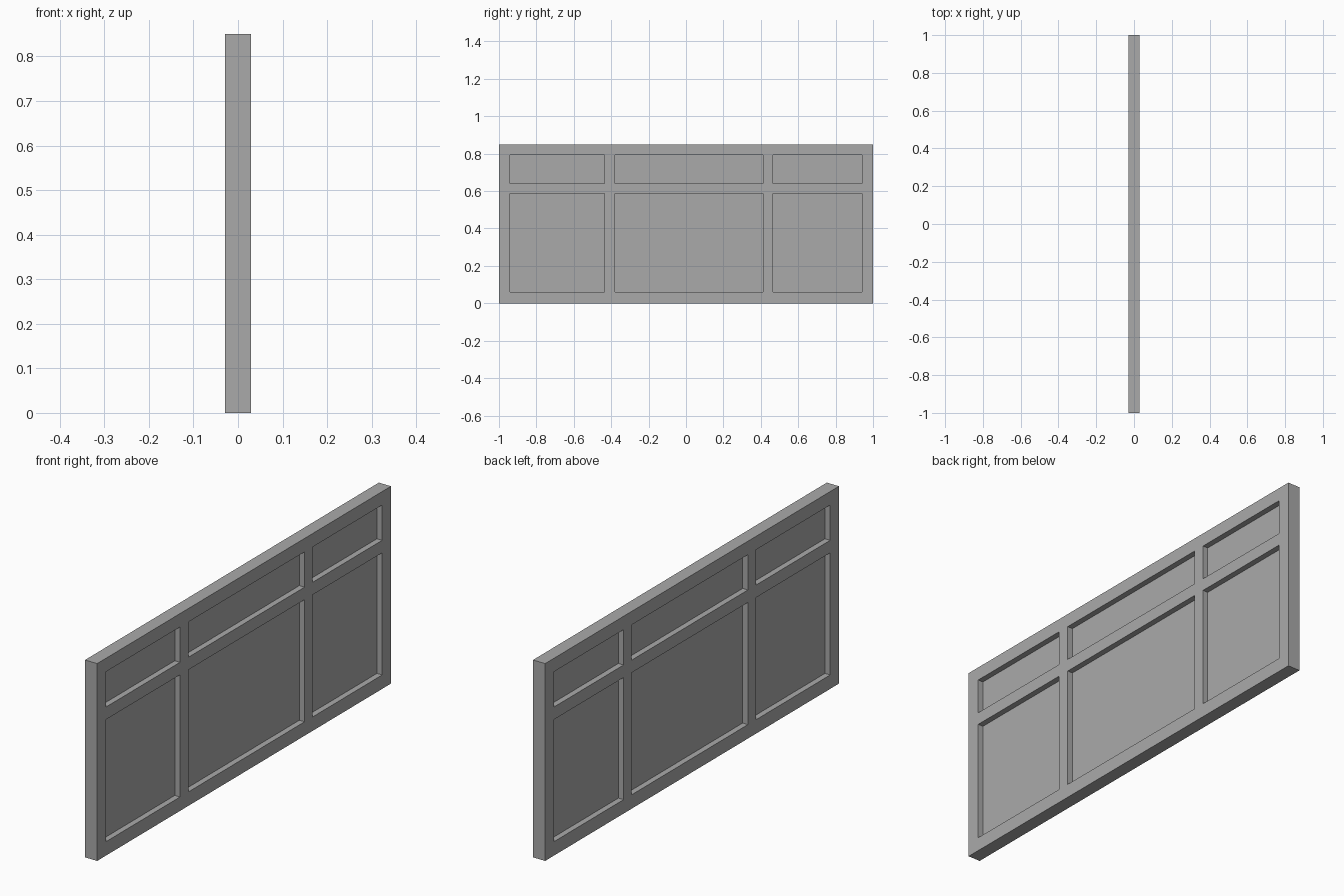
import bpy
import bmesh

if "Cube" in bpy.data.objects:
    bpy.data.objects.remove(bpy.data.objects["Cube"], do_unlink=True)

# Grid lines of the frame: openings lie in every odd column and row
Y_LINES = [-1.0, -0.94, -0.436, -0.38, 0.412, 0.466, 0.94, 1.0]
Z_LINES = [0.0, 0.06, 0.586, 0.64, 0.792, 0.85]
FRAME_HALF = 0.029
PANEL_HALF = 0.004

grey = bpy.data.materials.new("mid_grey")
grey.use_nodes = True
grey.diffuse_color = (0.4, 0.4, 0.4, 1)
grey.node_tree.nodes["Principled BSDF"].inputs["Base Color"].default_value = (0.4, 0.4, 0.4, 1)


def add_slab(name, cells, half):
    """Extrude the chosen grid cells into a slab centred on x = 0."""
    bm = bmesh.new()
    for col, row in cells:
        y0, y1 = Y_LINES[col:col + 2]
        z0, z1 = Z_LINES[row:row + 2]
        corners = [(y0, z0), (y1, z0), (y1, z1), (y0, z1)]
        bm.faces.new([bm.verts.new((-half, y, z)) for y, z in corners])
    bmesh.ops.remove_doubles(bm, verts=bm.verts[:], dist=1e-5)
    result = bmesh.ops.extrude_face_region(bm, geom=bm.faces[:], use_keep_orig=True)
    moved = [g for g in result["geom"] if isinstance(g, bmesh.types.BMVert)]
    bmesh.ops.translate(bm, verts=moved, vec=(2 * half, 0, 0))
    bmesh.ops.recalc_face_normals(bm, faces=bm.faces[:])
    mesh = bpy.data.meshes.new(name)
    bm.to_mesh(mesh)
    bm.free()
    mesh.materials.append(grey)
    obj = bpy.data.objects.new(name, mesh)
    bpy.context.collection.objects.link(obj)


all_cells = [(c, r) for c in range(len(Y_LINES) - 1) for r in range(len(Z_LINES) - 1)]
openings = [(c, r) for c, r in all_cells if c % 2 and r % 2]

# Frame with stiles and rails
add_slab("window_frame", [cell for cell in all_cells if cell not in openings], FRAME_HALF)

# Thin recessed panels, one per opening
columns = {1: "front", 3: "middle", 5: "back"}
rows = {1: "lower", 3: "upper"}
for c, r in openings:
    add_slab(f"{rows[r]}_{columns[c]}_panel", [(c, r)], PANEL_HALF)
